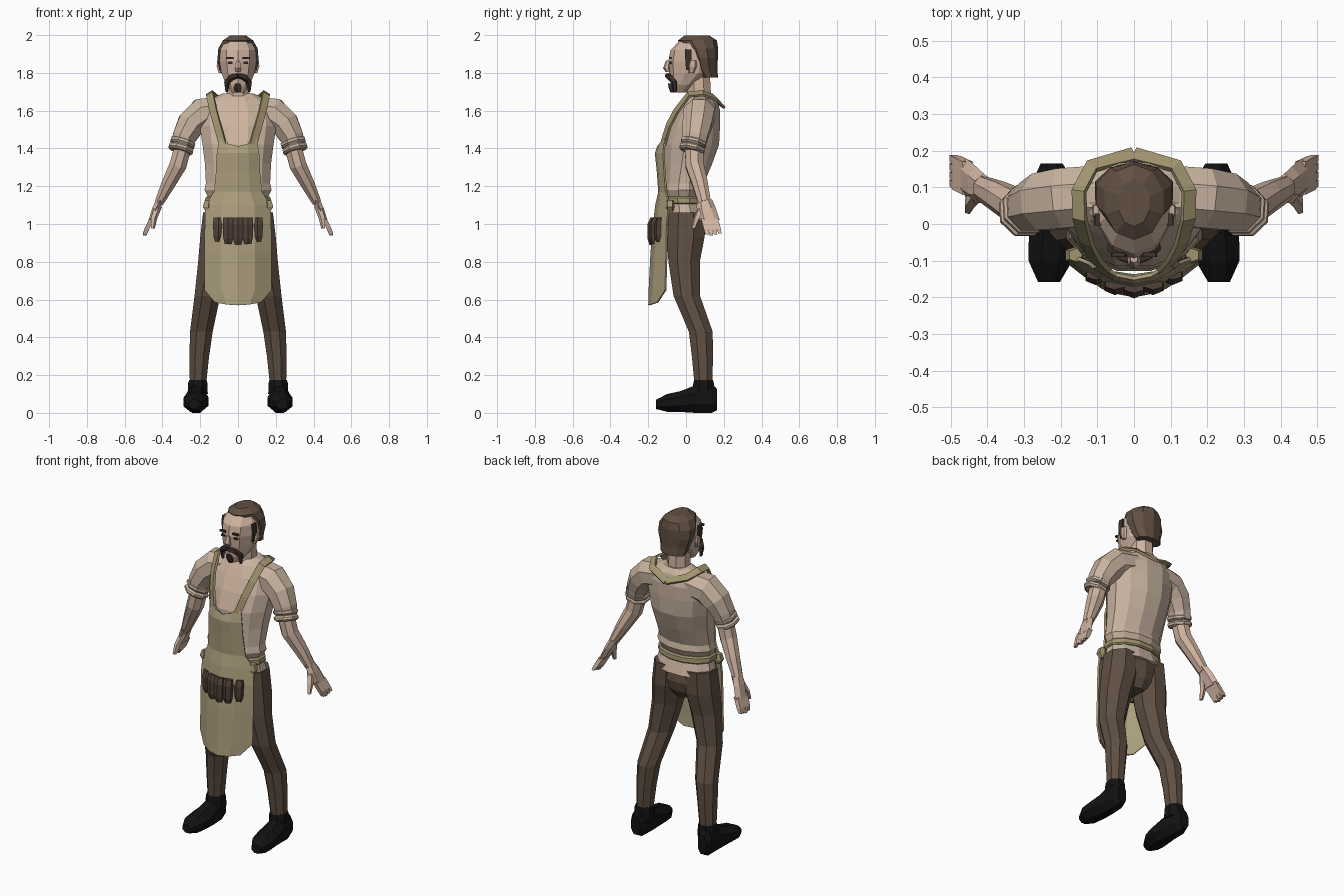
import bpy, bmesh, math
from mathutils import Vector


def material(name, rgb):
    m = bpy.data.materials.new(name)
    m.diffuse_color = (*rgb, 1)
    return m


SKIN = material("skin", (0.62, 0.45, 0.35))
SHIRT = material("shirt_cloth", (0.58, 0.45, 0.35))
APRON = material("apron_cloth", (0.42, 0.35, 0.21))
TRIM = material("apron_trim", (0.36, 0.30, 0.16))
PANTS = material("trouser_cloth", (0.115, 0.078, 0.055))
POUCH = material("pouch_leather", (0.08, 0.052, 0.038))
HAIR = material("hair_brown", (0.12, 0.08, 0.055))
BEARD = material("beard_dark", (0.05, 0.032, 0.024))
BLACK = material("shoe_black", (0.006, 0.006, 0.006))


def finish(name, bm, mat, mirror=False):
    bmesh.ops.recalc_face_normals(bm, faces=bm.faces)
    me = bpy.data.meshes.new(name)
    bm.to_mesh(me)
    bm.free()
    me.materials.append(mat)
    ob = bpy.data.objects.new(name, me)
    bpy.context.collection.objects.link(ob)
    if mirror:
        ob.modifiers.new("mirror", 'MIRROR')
    return ob


def loft(name, rings, mat, n=8, plane='z', mirror=False, centre=None):
    """Skin n-sided rings (x, y, z, a, b); plane is 'z', 'y' or 'path'."""
    bm = bmesh.new()
    pts = [Vector(r[:3]) for r in rings]
    k = 1 / math.cos(math.pi / n)
    loops = []
    for i, (p, r) in enumerate(zip(pts, rings)):
        u, v = Vector((1, 0, 0)), Vector((0, 1, 0))
        if plane == 'y':
            v = Vector((0, 0, 1))
        elif plane == 'path':
            t = (pts[min(i + 1, len(pts) - 1)] - pts[max(i - 1, 0)]).normalized()
            v = p - Vector(centre) if centre else v
            v = (v - t * v.dot(t)).normalized()
            u = t.cross(v)
        loop = []
        for j in range(n):
            w = 2 * math.pi * (j + 0.5) / n
            loop.append(bm.verts.new(p + u * (r[3] * k * math.cos(w)) + v * (r[4] * k * math.sin(w))))
        loops.append(loop)
    for lo, hi in zip(loops, loops[1:]):
        for j in range(n):
            bm.faces.new((lo[j], lo[(j + 1) % n], hi[(j + 1) % n], hi[j]))
    bm.faces.new(loops[0])
    bm.faces.new(loops[-1])
    return finish(name, bm, mat, mirror)


def upright(name, rows, mat, n=8):
    """Centred loft from rows of (z, y, half width, half depth)."""
    return loft(name, [(0, y, z, a, b) for z, y, a, b in rows], mat, n)


# Shirt body with bunched folds above the waist and a flared hem
torso = upright("shirt_body", [
    (1.03, 0.0, .185, .112), (1.10, -.01, .166, .100), (1.145, -.013, .160, .098),
    (1.18, -.01, .178, .112), (1.215, -.01, .170, .105), (1.32, .012, .175, .127),
    (1.42, .03, .188, .145), (1.52, .05, .203, .130), (1.60, .07, .198, .110),
    (1.66, .08, .148, .085), (1.69, .08, .085, .062)], SHIRT, 12)
torso.data.materials.append(SKIN)
for f in torso.data.polygons:  # open neckline
    if f.center.z > 1.43 and f.center.y < .05 and abs(f.center.x) < .06:
        f.material_index = 1

# Sleeves, rolled cuffs, forearms
loft("sleeve", [(.09, .08, 1.60, .075, .08), (.19, .07, 1.583, .083, .082),
                (.248, .06, 1.53, .075, .078), (.285, .047, 1.46, .062, .066),
                (.297, .042, 1.41, .056, .06)], SHIRT, 8, 'path', True)
for i in range(2):
    d = Vector((.30, -.25, -1)).normalized()
    c = Vector((.288, .044, 1.445)) + d * .034 * i
    loft("rolled_cuff", [(*(c + d * s), r, r) for s, r in ((0, .056), (.009, .066), (.022, .066), (.032, .055))],
         SHIRT, 8, 'path', True)
loft("forearm", [(.285, .042, 1.43, .045, .048), (.318, .045, 1.31, .045, .048),
                 (.37, .075, 1.21, .036, .041), (.417, .098, 1.115, .024, .033)],
     SKIN, 8, 'path', True)

# Hands: palm, four fingers, thumb
loft("palm", [(.410, .098, 1.13, .024, .034), (.432, .107, 1.085, .021, .044),
              (.458, .125, 1.02, .016, .047)], SKIN, 6, 'z', True)
for i in range(4):
    y = .091 + .0225 * i
    loft("finger", [(.454, y, 1.03, .014, .0115), (.482, y + .014, .975, .013, .0115),
                    (.494, y + .021, .938 + .006 * abs(i - 1), .009, .009)], SKIN, 4, 'z', True)
loft("thumb", [(.425, .085, 1.09, .018, .018), (.446, .058, 1.03, .015, .015),
               (.452, .038, .975, .009, .010)], SKIN, 5, 'z', True)

# Trousers: hips and bent legs
upright("trouser_seat", [(1.08, -.005, .165, .092), (.98, 0, .18, .102),
                         (.92, 0, .12, .09), (.87, -.003, .05, .06)], PANTS, 10)
loft("trouser_leg", [
    (.10, 0, 1.06, .085, .095), (.108, -.002, .93, .092, .10), (.128, -.01, .80, .083, .083),
    (.162, .004, .62, .068, .070), (.194, .078, .43, .060, .063),
    (.205, .087, .30, .052, .056), (.212, .092, .15, .043, .047)], PANTS, 8, 'z', True)

# Shoes
loft("shoe", [(.225, .165, .07, .030, .055), (.222, .135, .080, .046, .080),
              (.220, .05, .073, .052, .073), (.222, -.03, .060, .065, .055),
              (.228, -.10, .053, .060, .047), (.232, -.158, .045, .030, .025)],
     BLACK, 8, 'y', True)
loft("shoe_collar", [(.213, .092, .10, .053, .062), (.213, .093, .155, .052, .055),
                     (.212, .093, .175, .046, .050)], BLACK, 8, 'z', True)

# Apron sheet: rows of (z, edge rise, half width, centre y, edge y)
rows = [(1.41, .05, .095, -.148, -.110), (1.375, 0, .110, -.160, -.118),
        (1.28, 0, .114, -.150, -.113), (1.17, 0, .125, -.142, -.105),
        (1.10, 0, .170, -.158, -.088), (1.0, 0, .173, -.170, -.10),
        (.85, 0, .175, -.183, -.102), (.65, 0, .174, -.193, -.108),
        (.57, .015, .120, -.195, -.150)]
bm = bmesh.new()
grid = []
for z, rise, w, yc, ye in rows:
    grid.append([bm.verts.new((t * w, yc + (ye - yc) * t * t, z + rise * t * t))
                 for t in (-1, -.5, 0, .5, 1)])
for a, b in zip(grid, grid[1:]):
    for j in range(4):
        bm.faces.new((a[j], b[j], b[j + 1], a[j + 1]))
apron = finish("apron", bm, APRON)
solid = apron.modifiers.new("thickness", 'SOLIDIFY')
solid.thickness = .01
solid.offset = 0

# Apron strap looping behind the neck, and the waist tie
loft("apron_strap", [(x, y, z, .02, .007) for x, y, z in (
    (.080, -.122, 1.42), (.108, -.092, 1.52), (.130, -.050, 1.60), (.148, .015, 1.685),
    (.150, .09, 1.692), (.115, .158, 1.665), (0, .190, 1.625))],
    TRIM, 4, 'path', True, (0, .06, 1.45))
upright("apron_tie", [(1.105, -.012, .168, .108), (1.112, -.012, .175, .114),
                      (1.138, -.014, .173, .114), (1.146, -.014, .164, .106)], TRIM, 12)
loft("tie_knot", [(.155, -.085, 1.065, .014, .014), (.165, -.085, 1.09, .022, .02),
                  (.160, -.085, 1.125, .016, .016)], TRIM, 5, 'z', True)

# Row of belt pouches
for i in range(-2, 3):
    x, y = i * .052, -.180 + .009 * i * i
    low = .89 + .004 * i * i
    loft("pouch", [(x, y, low, .018, .012), (x, y, low + .03, .026, .020),
                   (x, y, 1.0, .028, .020), (x, y + .006, 1.035, .026, .012)], POUCH, 6)

# Neck and head
upright("neck", [(1.62, .075, .075, .065), (1.69, .07, .062, .062), (1.78, .065, .058, .062)], SKIN, 8)
upright("head", [(1.695, -.035, .032, .030), (1.735, -.012, .062, .065), (1.80, .03, .088, .113),
                 (1.86, .035, .097, .123), (1.92, .04, .097, .116),
                 (1.965, .05, .070, .085), (1.985, .05, .04, .05)], SKIN, 10)
loft("nose", [(0, -.095, 1.865, .009, .010), (0, -.103, 1.825, .018, .016),
              (0, -.094, 1.805, .014, .012)], SKIN, 6)
loft("ear", [(.094, .028, 1.80, .008, .012), (.104, .034, 1.835, .009, .020),
             (.104, .036, 1.865, .007, .016)], SKIN, 5, 'z', True)

# Hair: swept back with a centre peak and a flared nape
upright("hair", [(1.775, .122, .075, .045), (1.82, .103, .088, .060), (1.88, .093, .106, .072),
                 (1.93, .080, .104, .086), (1.972, .060, .080, .098), (1.998, .058, .042, .062)],
        HAIR, 10)
loft("sideburn", [(.094, .008, 1.815, .006, .008), (.100, .012, 1.87, .008, .016),
                  (.098, .012, 1.925, .008, .016)], BEARD, 4, 'z', True)

# Face details
loft("eye", [(.042, -.083, 1.848, .012, .005), (.042, -.083, 1.859, .012, .005)], BEARD, 4, 'z', True)
loft("brow", [(.042, -.084, 1.874, .021, .006), (.042, -.084, 1.885, .018, .006)], BEARD, 4, 'z', True)
loft("moustache", [(0, -.100, 1.787, .011, .011), (.035, -.087, 1.777, .014, .012),
                   (.060, -.062, 1.75, .013, .013), (.060, -.058, 1.70, .006, .008)],
     BEARD, 5, 'path', True)
loft("chin_tuft", [(0, -.072, 1.695, .014, .008), (0, -.080, 1.72, .02, .010),
                   (0, -.086, 1.745, .012, .008)], BEARD, 5)
